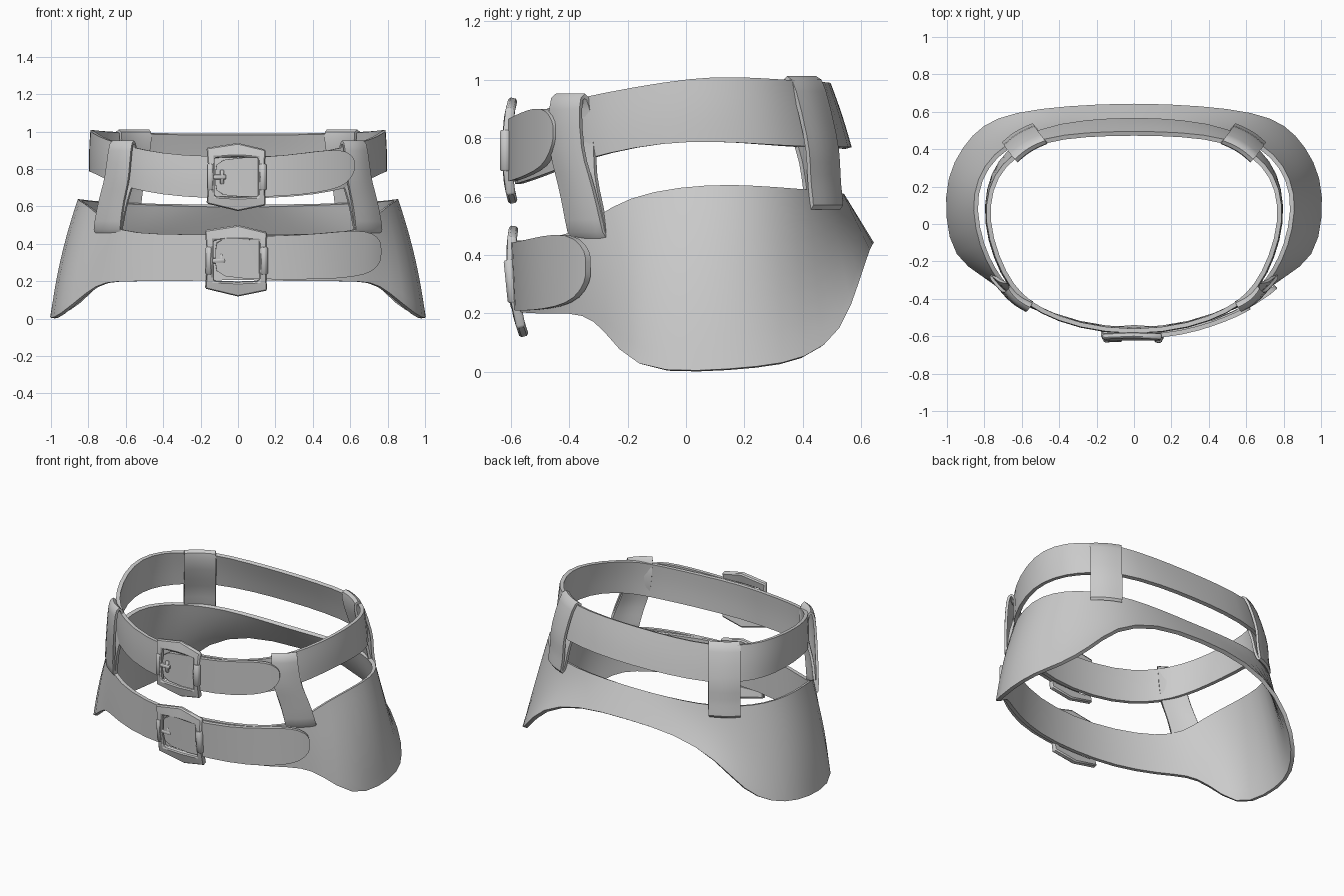
import bpy, bmesh, math
from mathutils import Vector

if "Cube" in bpy.data.objects:
    bpy.data.objects.remove(bpy.data.objects["Cube"])

leather = bpy.data.materials.new("grey leather")
leather.diffuse_color = (0.6, 0.6, 0.6, 1)
leather.use_nodes = True
leather.node_tree.nodes["Principled BSDF"].inputs["Base Color"].default_value = leather.diffuse_color


def finish(ob, angle=40):
    """Apply modifiers, colour and shade one part."""
    ob.data.materials.clear()
    ob.data.materials.append(leather)
    bpy.ops.object.select_all(action='DESELECT')
    bpy.context.view_layer.objects.active = ob
    ob.select_set(True)
    bpy.ops.object.convert(target='MESH')
    bpy.ops.object.shade_smooth_by_angle(angle=math.radians(angle))


def mesh_object(name, verts, faces):
    me = bpy.data.meshes.new(name)
    me.from_pydata([tuple(v) for v in verts], [], faces)
    bm = bmesh.new()
    bm.from_mesh(me)
    bmesh.ops.recalc_face_normals(bm, faces=bm.faces)
    bm.to_mesh(me)
    bm.free()
    ob = bpy.data.objects.new(name, me)
    bpy.context.collection.objects.link(ob)
    return ob


def loft(name, stations, closed, thick=0.024, bulge=0.0, sag=0.0, rows=4):
    """Sheet between paired edge points, smoothed and thickened."""
    verts, faces, n = [], [], len(stations)
    for a, b in stations:
        a, b = Vector(a), Vector(b)
        # tall parts swell at the sides and hollow out towards the back
        swell = bulge * max(0, (a - b).length - 0.25) * max(-1, min(1, (.33 - a.y) * 6))
        for r in range(rows):
            t = r / (rows - 1)
            p = a.lerp(b, t)
            out = Vector((p.x, p.y, 0)).normalized()
            verts.append(p + out * (swell + sag) * 4 * t * (1 - t))
    for s in range(n if closed else n - 1):
        i, j = s * rows, (s + 1) % n * rows
        faces += [(i + r, j + r, j + r + 1, i + r + 1) for r in range(rows - 1)]
    ob = mesh_object(name, verts, faces)
    ob.modifiers.new("smooth", 'SUBSURF').levels = 1
    solid = ob.modifiers.new("thickness", 'SOLIDIFY')
    solid.thickness, solid.offset = thick, 0
    finish(ob)


def ring(half):
    """Complete a loop from its right half, front centre to back centre."""
    flip = lambda p: (-p[0], p[1], p[2])
    return half + [(flip(a), flip(b)) for a, b in reversed(half[1:-1])]


# Upper belt
loft("upper_belt", ring([
    ((0, -.585, .865), (0, -.585, .64)),
    ((.3, -.545, .87), (.3, -.548, .65)),
    ((.5, -.465, .90), (.5, -.465, .68)),
    ((.61, -.385, .93), (.62, -.38, .715)),
    ((.695, -.27, .955), (.705, -.265, .75)),
    ((.768, -.08, .99), (.773, -.08, .785)),
    ((.788, .1, 1.012), (.793, .1, .79)),
    ((.742, .26, 1.003), (.758, .27, .778)),
    ((.645, .365, .995), (.67, .39, .77)),
    ((.50, .45, .99), (.535, .50, .768)),
    ((.25, .48, .985), (.25, .55, .767)),
    ((0, .485, .985), (0, .558, .765))]), True, sag=.004)

# Lower belt with flared hip flaps
loft("lower_belt_with_hip_flaps", ring([
    ((0, -.585, .45), (0, -.575, .21)),
    ((.3, -.545, .45), (.3, -.54, .20)),
    ((.55, -.44, .455), (.56, -.44, .20)),
    ((.68, -.35, .49), (.71, -.34, .20)),
    ((.75, -.25, .565), (.80, -.27, .145)),
    ((.815, -.12, .615), (.955, -.175, .005)),
    ((.857, .08, .639), (1.0, .04, 0)),
    ((.83, .24, .634), (.99, .25, .015)),
    ((.745, .37, .624), (.91, .405, .04)),
    ((.61, .455, .617), (.80, .53, .13)),
    ((.45, .51, .61), (.635, .59, .32)),
    ((.22, .53, .605), (.36, .622, .428)),
    ((0, .532, .60), (0, .638, .44))]), True, bulge=0.05, rows=6)

# Overlapping strap ends
loft("upper_strap_end", [
    ((-.12, -.605, .86), (-.12, -.605, .65)),
    ((.15, -.602, .862), (.15, -.602, .65)),
    ((.35, -.56, .885), (.35, -.56, .663)),
    ((.5, -.505, .905), (.5, -.505, .688)),
    ((.58, -.468, .897), (.58, -.468, .72)),
    ((.618, -.445, .855), (.618, -.445, .785))], False)
loft("lower_strap_end", [
    ((-.12, -.605, .445), (-.12, -.59, .215)),
    ((.2, -.59, .44), (.2, -.58, .21)),
    ((.45, -.525, .455), (.45, -.52, .21)),
    ((.62, -.435, .475), (.62, -.435, .222)),
    ((.72, -.37, .46), (.72, -.37, .25)),
    ((.758, -.335, .41), (.758, -.335, .31))], False)


# Hanging straps, each looped over the upper belt
def hanging_strap(name, side, path, tangent, half, taper):
    pairs = []
    for p in path:
        t = Vector(tangent).normalized() * half * (1 - taper * (p[2] - .45))
        a, b = Vector(p) - t, Vector(p) + t
        a.x, b.x = a.x * side, b.x * side
        pairs.append((a, b))
    loft(name, pairs, True, thick=0.016, sag=0.014)


for label, side in (("right", 1), ("left", -1)):
    hanging_strap("front_strap_" + label, side, [
        (.70, -.338, .46), (.685, -.36, .58), (.66, -.388, .69),
        (.643, -.408, .75), (.628, -.415, .92), (.615, -.397, .956),
        (.598, -.373, .92), (.61, -.362, .75), (.64, -.368, .68),
        (.672, -.345, .57), (.692, -.325, .46)], (.76, .65, 0), .092, .35)
    hanging_strap("rear_strap_" + label, side, [
        (.625, .485, .56), (.612, .472, .63), (.61, .47, .72),
        (.61, .464, .79), (.575, .418, .985), (.557, .397, 1.013),
        (.537, .374, .985), (.572, .42, .79), (.59, .446, .72),
        (.597, .455, .63), (.612, .47, .56)], (-.85, .53, 0), .095, 0)


# Buckles
def rod(name, loc, radius, depth, rot):
    bpy.ops.mesh.primitive_cylinder_add(vertices=10, radius=radius, depth=depth,
                                        location=loc, rotation=rot)
    ob = bpy.context.object
    ob.name = name
    bev = ob.modifiers.new("bevel", 'BEVEL')
    bev.width, bev.segments = 0.006, 1
    finish(ob)


def buckle(label, z0, y0, scale, lean):
    outer = [(-.168, .155), (0, .18), (.148, .145), (.14, 0),
             (.148, -.15), (0, -.18), (-.168, -.14), (-.155, 0)]
    inner = [(-.125, .104), (0, .108), (.108, .104), (.108, 0),
             (.108, -.104), (0, -.108), (-.125, -.104), (-.125, 0)]
    spot = lambda x, z: (x * scale, y0 + 0.8 * z * z - lean * z, z0 + z * scale)
    faces = [(i, (i + 1) % 8, 8 + (i + 1) % 8, 8 + i) for i in range(8)]
    ob = mesh_object(label + "_buckle_frame", [spot(*p) for p in outer + inner], faces)
    solid = ob.modifiers.new("thickness", 'SOLIDIFY')
    solid.thickness, solid.offset = 0.032, 0
    bev = ob.modifiers.new("bevel", 'BEVEL')
    bev.width, bev.segments = 0.007, 1
    finish(ob)
    tilt = (math.atan(lean), 0, 0)
    rod(label + "_buckle_roller", spot(.132, 0), .022, .14 * scale, tilt)
    rod(label + "_buckle_hinge", spot(-.148, 0), .019, .14 * scale, tilt)
    rod(label + "_buckle_prong", spot(-.11, 0), .015, .09, (0, math.pi / 2, 0))
    rod(label + "_buckle_prong_tip", spot(-.085, 0), .011, .075, tilt)


buckle("upper", .757, -.617, 1.0, 0.0)
buckle("lower", .31, -.597, 1.05, 0.1)
